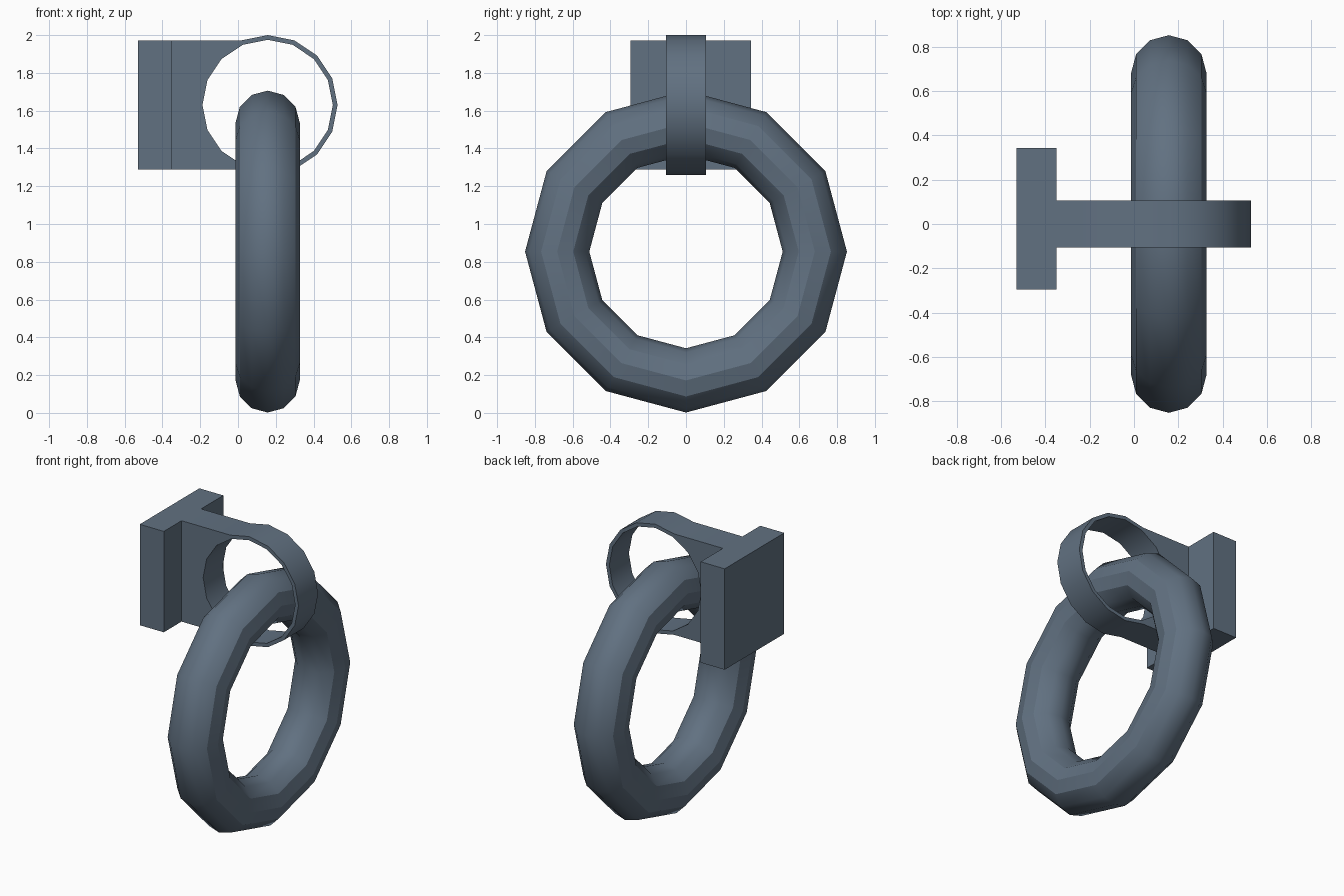
import bpy, bmesh
from math import sin, cos, pi, radians

if "Cube" in bpy.data.objects:
    bpy.data.objects.remove(bpy.data.objects["Cube"])

CX, CZ = 0.157, 1.63           # loop centre
R_OUT, R_IN, HALF = 0.37, 0.345, 0.105
SIDES = 16
PLATE_X0, PLATE_X1 = -0.53, -0.35
ARM_H = R_OUT * cos(pi / 8)    # arm runs tangent into the loop's corners

# Dark slate metal
slate = bpy.data.materials.new("dark_slate")
slate.diffuse_color = (0.12, 0.165, 0.22, 1)
slate.use_nodes = True
slate.node_tree.nodes["Principled BSDF"].inputs["Base Color"].default_value = slate.diffuse_color


def finish(obj):
    obj.data.materials.append(slate)
    bpy.ops.object.select_all(action='DESELECT')
    obj.select_set(True)
    bpy.context.view_layer.objects.active = obj
    bpy.ops.object.shade_smooth_by_angle(angle=radians(30))


# Hanging ring
bpy.ops.mesh.primitive_torus_add(major_segments=12, minor_segments=12,
                                 major_radius=0.682, minor_radius=0.17,
                                 location=(CX, 0, 0.854), rotation=(0, pi / 2, 0))
ring = bpy.context.object
ring.name = "hanging_ring"
finish(ring)

# Holder: arm with round eye, joined to a wall plate
bm = bmesh.new()
rows = []
for i in range(SIDES):
    a = 2 * pi * i / SIDES
    inner = (CX + R_IN * cos(a), CZ + R_IN * sin(a))
    outer = (CX + R_OUT * cos(a), CZ + R_OUT * sin(a))
    if 6 <= i <= 10:           # left side of the outline becomes the arm's end
        dz = ARM_H if i == 6 else -ARM_H if i == 10 else R_IN * sin(a)
        outer = (PLATE_X1, CZ + dz)
    rows.append([bm.verts.new((x, y, z)) for (x, z), y in
                 ((inner, -HALF), (outer, -HALF), (outer, HALF), (inner, HALF))])
for i in range(SIDES):
    p, q = rows[i], rows[(i + 1) % SIDES]
    for j in range(4):
        if j == 1 and 6 <= i < 10:
            continue           # open where the arm meets the plate
        k = (j + 1) % 4
        bm.faces.new((p[j], p[k], q[k], q[j]))

# Wall plate, open where the arm joins
outline = [(PLATE_X1, HALF), (PLATE_X1, 0.343), (PLATE_X0, 0.343),
           (PLATE_X0, -0.295), (PLATE_X1, -0.295), (PLATE_X1, -HALF)]
low = [bm.verts.new((x, y, CZ - ARM_H)) for x, y in outline]
top = [bm.verts.new((x, y, CZ + ARM_H)) for x, y in outline]
for i in range(5):
    bm.faces.new((low[i], low[i + 1], top[i + 1], top[i]))
bm.faces.new(low)
bm.faces.new(top)
bmesh.ops.remove_doubles(bm, verts=bm.verts, dist=0.0005)
bmesh.ops.recalc_face_normals(bm, faces=bm.faces)

mesh = bpy.data.meshes.new("wall_holder")
bm.to_mesh(mesh)
bm.free()
holder = bpy.data.objects.new("wall_holder", mesh)
bpy.context.collection.objects.link(holder)
finish(holder)
